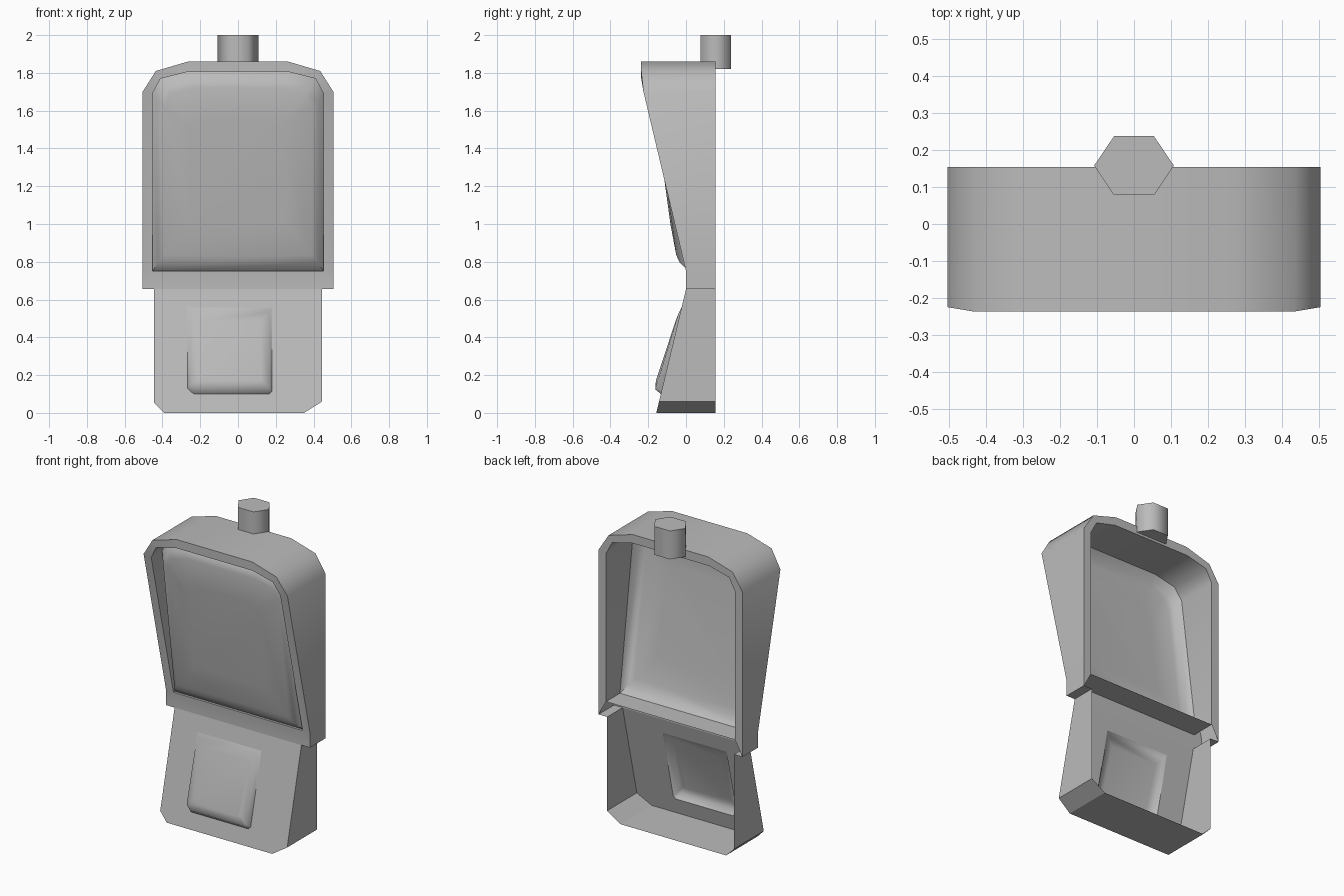
import bpy, bmesh, math

cube = bpy.data.objects.get("Cube")
if cube:
    bpy.data.objects.remove(cube, do_unlink=True)

grey = bpy.data.materials.new("plain_grey")
grey.use_nodes = True
COLOUR = (0.5, 0.5, 0.5, 1)
grey.diffuse_color = COLOUR
grey.node_tree.nodes["Principled BSDF"].inputs["Base Color"].default_value = COLOUR

BACK = 0.155


def loop(bm, outline, depth):
    """Vertices for an x/z outline, with y given by depth(x, z)."""
    return [bm.verts.new((x, depth(x, z), z)) for x, z in outline]


def bridge(bm, a, b, closed=True):
    n = len(a)
    for i in range(n if closed else n - 1):
        j = (i + 1) % n
        bm.faces.new((a[i], a[j], b[j], b[i]))


def finish(name, bm, angle):
    bmesh.ops.remove_doubles(bm, verts=bm.verts, dist=0.0005)
    bmesh.ops.recalc_face_normals(bm, faces=bm.faces)
    mesh = bpy.data.meshes.new(name)
    bm.to_mesh(mesh)
    bm.free()
    mesh.materials.append(grey)
    obj = bpy.data.objects.new(name, mesh)
    bpy.context.collection.objects.link(obj)
    bpy.ops.object.select_all(action="DESELECT")
    obj.select_set(True)
    bpy.context.view_layer.objects.active = obj
    bpy.ops.object.shade_smooth_by_angle(angle=math.radians(angle))
    return obj


def mirrored(half):
    """Full outline from its +x half, running from bottom +x to bottom -x."""
    return half + [(-x, z) for x, z in reversed(half)]


def shrink(outline, dx, dz):
    """Scale an outline inwards by a margin on each side."""
    xs, zs = [p[0] for p in outline], [p[1] for p in outline]
    cx, cz = (min(xs) + max(xs)) / 2, (min(zs) + max(zs)) / 2
    sx, sz = 1 - dx / (max(xs) - cx), 1 - dz / (max(zs) - cz)
    return [(cx + (x - cx) * sx, cz + (z - cz) * sz) for x, z in outline]


def pillow(name, outline, depth, bulge, steps):
    """Bulging sheet: steps are (x margin, z margin, bulge share)."""
    bm = bmesh.new()
    last = loop(bm, outline, depth)
    for dx, dz, share in steps:
        ring = loop(bm, shrink(outline, dx, dz),
                    lambda x, z: depth(x, z) - share * bulge(z))
        bridge(bm, last, ring)
        last = ring
    bm.faces.new(last)
    return finish(name, bm, 60)


def flat_back(x, z):
    return BACK


def rim_front(x, z):
    return -0.237 * min(1, max(0, z - 0.75))


def panel_edge(x, z):
    return 0.015 - 0.137 * (z - 0.75)


def lower_front(x, z):
    return -0.24 * (0.655 - z)


# Upper case: open-backed rim that deepens towards the top
outer = mirrored([(0.505, 0.655), (0.505, 0.75), (0.505, 1.7), (0.435, 1.81), (0.265, 1.86)])
opening = mirrored([(0.453, 0.75), (0.453, 1.69), (0.41, 1.77), (0.27, 1.805)])
inner = [opening[0]] + opening + [opening[-1]]
bm = bmesh.new()
front_out, back_out = loop(bm, outer, rim_front), loop(bm, outer, flat_back)
front_in, back_in = loop(bm, opening, rim_front), loop(bm, opening, flat_back)
bridge(bm, front_in, back_in)
bridge(bm, front_out, back_out, closed=False)
for outs, ins in ((front_out, front_in), (back_out, back_in)):
    bridge(bm, outs[1:-1], ins, closed=False)
    bm.faces.new((outs[0], outs[1], ins[0]))
    bm.faces.new((outs[-1], outs[-2], ins[-1]))
bm.faces.new((front_out[0], front_in[0], front_in[-1], front_out[-1]))
# Small shoulders under the case sides
for s in (-1, 1):
    bm.faces.new([bm.verts.new((s * x, y, 0.655)) for x, y in
                  ((0.505, 0), (0.445, 0), (0.445, BACK), (0.505, BACK))])
finish("upper_case", bm, 50)

# Bulging panel recessed in the rim
pillow("front_panel", opening, panel_edge, lambda z: 0.055,
       [(0.03, 0.045, 0.75), (0.06, 0.085, 1), (0.2, 0.25, 1.15)])

# Lower case: open-backed tray with a sloping front and a hole for the pad
tray = [(-0.445, 0.655), (-0.445, 0.055), (-0.39, 0), (0.35, 0), (0.445, 0.06), (0.445, 0.655)]
pad = [(-0.267, 0.557), (-0.267, 0.13), (-0.235, 0.1), (0.165, 0.1), (0.18, 0.115), (0.18, 0.557)]
bm = bmesh.new()
front, back = loop(bm, tray, lower_front), loop(bm, tray, flat_back)
bridge(bm, front, back, closed=False)
bridge(bm, front, loop(bm, pad, lower_front))
finish("lower_case", bm, 30)

# Raised pad that swells towards its lower edge
pillow("raised_pad", pad, lower_front, lambda z: 0.008 + 0.085 * (0.557 - z),
       [(0.015, 0.025, 0.8), (0.06, 0.07, 1.05)])

# Six-sided knob on the top rear edge
bpy.ops.mesh.primitive_cylinder_add(vertices=6, radius=1, depth=0.18,
                                    location=(0, 0.158, 1.91),
                                    rotation=(0, 0, math.radians(90)))
knob = bpy.context.object
knob.name = "top_knob"
bpy.ops.object.transform_apply(location=False, rotation=True, scale=False)
knob.scale = (0.108, 0.08 / math.sin(math.radians(60)), 1)
bpy.ops.object.transform_apply(location=False, rotation=False, scale=True)
knob.data.materials.append(grey)
bpy.ops.object.shade_smooth_by_angle(angle=math.radians(75))
